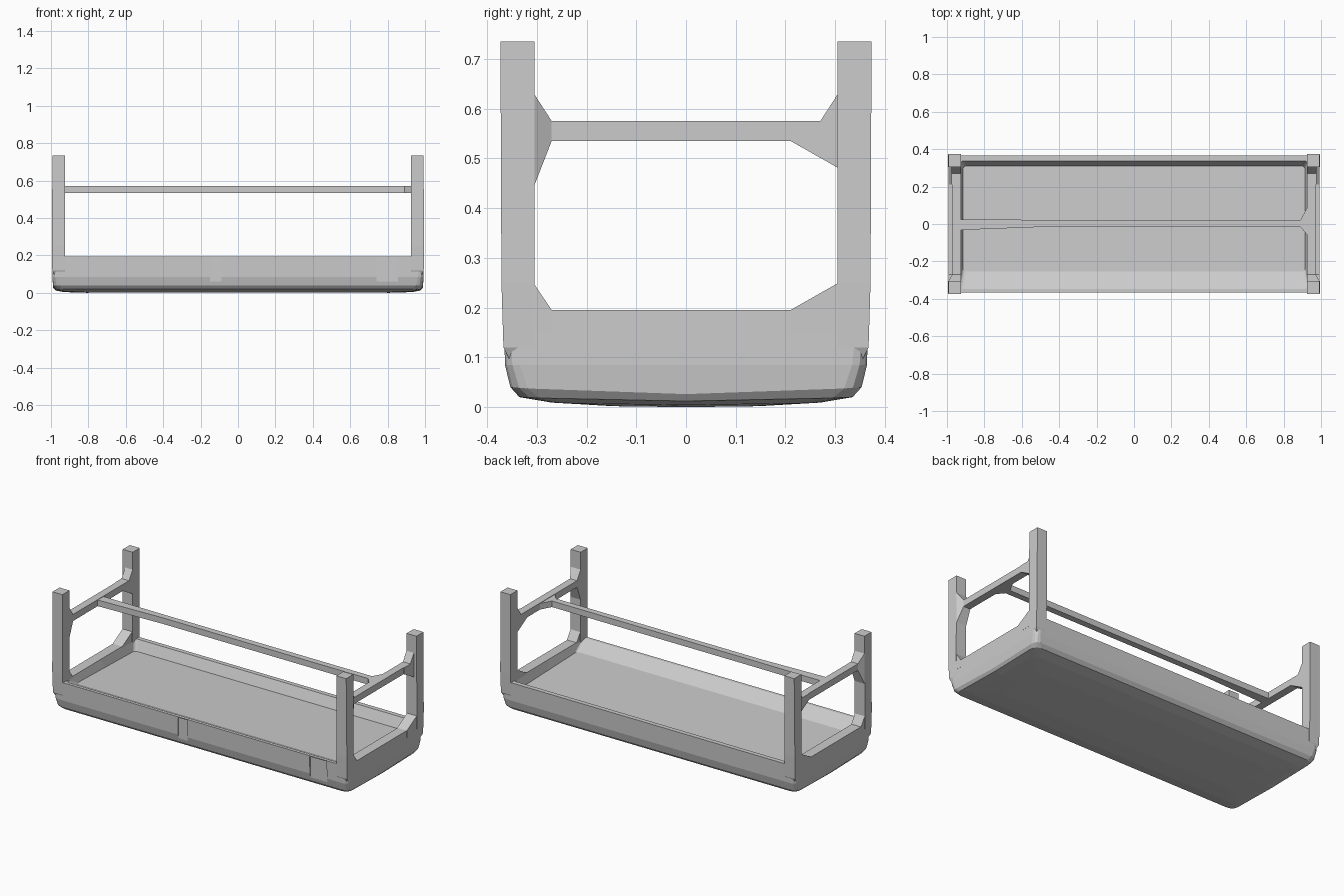
import bpy, bmesh, math

if "Cube" in bpy.data.objects:
    bpy.data.objects.remove(bpy.data.objects["Cube"])


def finish(name, bm):
    bmesh.ops.remove_doubles(bm, verts=bm.verts, dist=1e-6)
    bmesh.ops.recalc_face_normals(bm, faces=bm.faces)
    me = bpy.data.meshes.new(name)
    bm.to_mesh(me)
    bm.free()
    ob = bpy.data.objects.new(name, me)
    bpy.context.collection.objects.link(ob)
    return ob


def loft(name, rings):
    """Skin a stack of equal-length point loops and cap both ends."""
    bm = bmesh.new()
    loops = [[bm.verts.new(p) for p in r] for r in rings]
    n = len(loops[0])
    for a, b in zip(loops, loops[1:]):
        for i in range(n):
            j = (i + 1) % n
            bm.faces.new((a[i], a[j], b[j], b[i]))
    bm.faces.new(loops[0])
    bm.faces.new(loops[-1])
    return finish(name, bm)


def prism(name, yz, x0, x1):
    """Extrude a y-z outline along x."""
    return loft(name, [[(x, y, z) for y, z in yz] for x in (x0, x1)])


def box(name, x, y, z):
    return prism(name, [(y[0], z[0]), (y[1], z[0]), (y[1], z[1]), (y[0], z[1])], *x)


def tray_ring(hx, hy, z, r, crown=0.0, shift=0.0, tilt=0.0):
    """Rounded rectangle; crown lifts its long edges, shift and tilt act in y."""
    pts = []
    for k, (sx, sy) in enumerate([(1, 1), (-1, 1), (-1, -1), (1, -1)]):
        for s in range(4):
            a = math.pi / 2 * (k + s / 3)
            pts.append((sx * (hx - r) + r * math.cos(a), sy * (hy - r) + r * math.sin(a)))
        # extra point in the middle of each side
        pts.append([(0, hy), (-hx, 0), (0, -hy), (hx, 0)][k])
    return [(x, y + shift, z + crown * (y / hy) ** 2 + tilt * y / hy) for x, y in pts]


# Tray: rounded belly, low rim, raised floor with a broad slope along the front
tray = loft("tray", [
    tray_ring(0.80, 0.15, 0.000, 0.03, 0.002),
    tray_ring(0.93, 0.27, 0.004, 0.04, 0.005),
    tray_ring(0.975, 0.335, 0.012, 0.04, 0.008),
    tray_ring(0.988, 0.353, 0.026, 0.035, 0.014),
    tray_ring(0.993, 0.364, 0.085, 0.03),
    tray_ring(0.992, 0.366, 0.195, 0.02),
    tray_ring(0.93, 0.343, 0.195, 0.02, shift=-0.005),
    tray_ring(0.915, 0.283, 0.142, 0.02, shift=0.028, tilt=-0.008),
])

# Shallow vertical notches in the front wall
for i, (x0, x1, z0) in enumerate([(-0.15, -0.087, 0.05), (0.74, 0.855, 0.055)]):
    cut = box(f"notch_cutter_{i}", (x0, x1), (-0.42, -0.358), (z0, 0.19))
    cut.hide_render = True
    cut.hide_viewport = True
    mod = tray.modifiers.new("notch", 'BOOLEAN')
    mod.operation = 'DIFFERENCE'
    mod.solver = 'EXACT'
    mod.object = cut

for sx, xn in ((-1, "left"), (1, "right")):
    for sy, yn in ((-1, "front"), (1, "back")):
        back = sy > 0
        # Corner leg, growing out of the tray corner
        rings = []
        for ox, oy, z in [(0.978, 0.350, 0.085), (0.993, 0.367, 0.12),
                          (0.995, 0.371, 0.25), (0.992, 0.373, 0.735)]:
            rings.append([(sx * x, sy * y, z) for x, y in
                          [(0.925, 0.305), (ox, 0.305), (ox, oy), (0.925, oy)]])
        loft(f"leg_{yn}_{xn}", rings)

        # Lower corner gusset, longer at the back
        y0 = 0.21 if back else 0.27
        prism(f"lower_gusset_{yn}_{xn}",
              [(sy * y0, 0.195), (sy * 0.307, 0.25), (sy * 0.307, 0.15), (sy * y0, 0.15)],
              sx * 0.928, sx * 0.993)

        # Cross rail end: flat gusset at the back, flare at the front
        if back:
            prism(f"rail_gusset_{yn}_{xn}",
                  [(0.21, 0.535), (0.307, 0.48), (0.307, 0.632), (0.27, 0.575), (0.21, 0.575)],
                  sx * 0.925, sx * 0.975)
        else:
            loft(f"rail_flare_{yn}_{xn}", [
                [(sx * 0.925, -0.27, 0.535), (sx * 0.972, -0.27, 0.535),
                 (sx * 0.972, -0.27, 0.575), (sx * 0.925, -0.27, 0.575)],
                [(sx * 0.925, -0.307, 0.44), (sx * 0.993, -0.307, 0.44),
                 (sx * 0.993, -0.307, 0.632), (sx * 0.925, -0.307, 0.632)]])
    # Cross rail between the legs
    box(f"end_rail_{xn}", (sx * 0.925, sx * 0.972), (-0.275, 0.275), (0.535, 0.575))

# Long stretcher, wider at its left end and splayed at its right end
loft("stretcher", [[(x, y0, 0.535), (x, y1, 0.535), (x, y1, 0.572), (x, y0, 0.572)]
                   for x, y0, y1 in [(-0.927, -0.032, 0.025), (-0.5, -0.016, 0.022),
                                     (0.89, -0.016, 0.022), (0.927, -0.06, 0.09)]])
